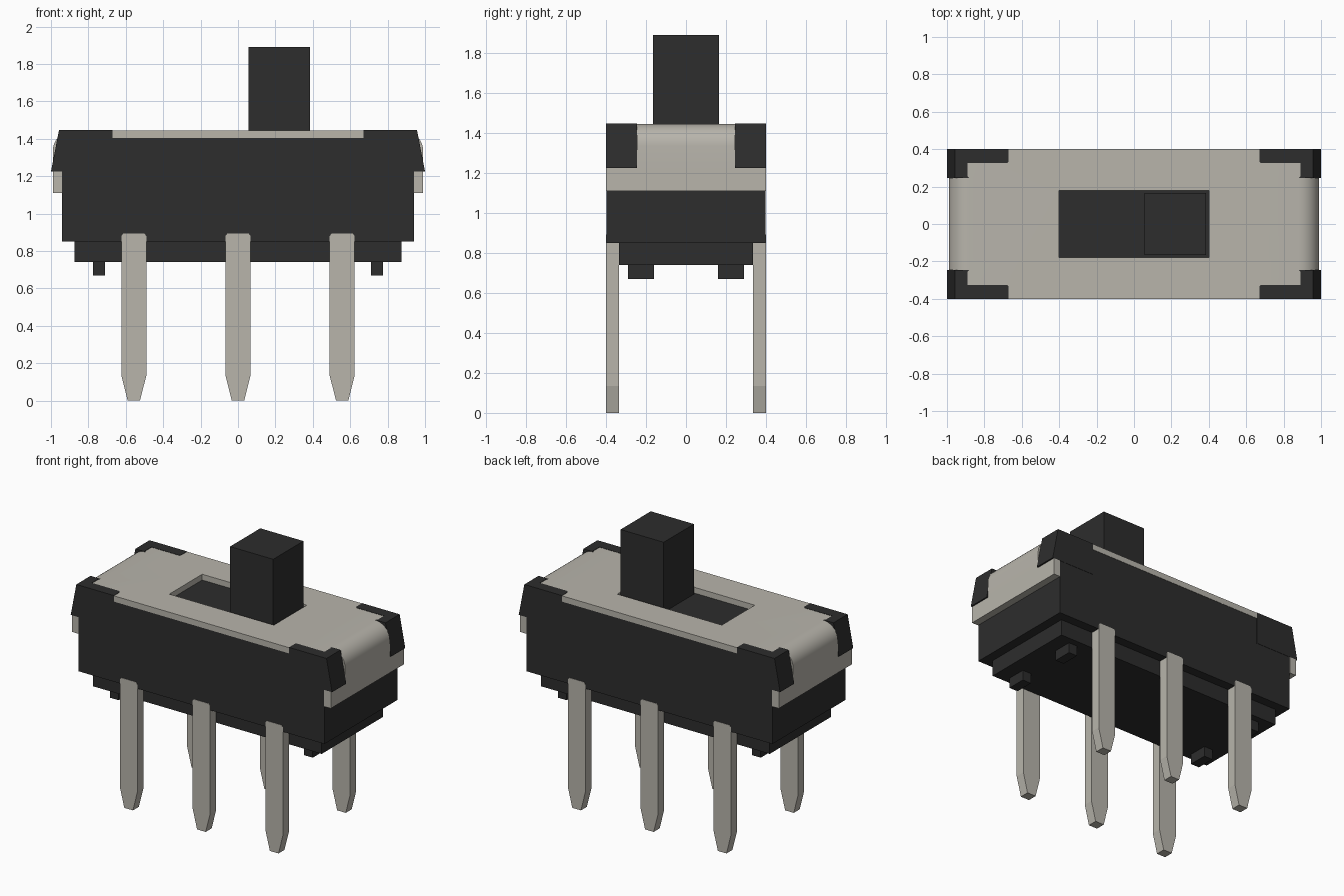
import bpy, bmesh, math
from mathutils import Matrix, Vector

cube = bpy.data.objects.get("Cube")
if cube:
    bpy.data.objects.remove(cube)


def material(name, rgb):
    m = bpy.data.materials.new(name)
    m.use_nodes = True
    m.diffuse_color = (*rgb, 1)
    m.node_tree.nodes["Principled BSDF"].inputs["Base Color"].default_value = (*rgb, 1)
    return m


BLACK = material("black plastic", (0.026, 0.026, 0.026))
METAL = material("tinned metal", (0.48, 0.46, 0.41))


def finish(name, bm, mat):
    bmesh.ops.recalc_face_normals(bm, faces=bm.faces)
    mesh = bpy.data.meshes.new(name)
    bm.to_mesh(mesh)
    bm.free()
    obj = bpy.data.objects.new(name, mesh)
    mesh.materials.append(mat)
    bpy.context.collection.objects.link(obj)
    return obj


def box(name, x, y, z, mat):
    """Box spanning the given (low, high) ranges."""
    bm = bmesh.new()
    spans = (x, y, z)
    bmesh.ops.create_cube(bm, size=1)
    bmesh.ops.scale(bm, vec=[b - a for a, b in spans], verts=bm.verts)
    bmesh.ops.translate(bm, vec=[(a + b) / 2 for a, b in spans], verts=bm.verts)
    return finish(name, bm, mat)


def extrude(bm, points, offset):
    """Prism from a 3D outline."""
    face = bm.faces.new([bm.verts.new(p) for p in points])
    new = bmesh.ops.extrude_face_region(bm, geom=[face])["geom"]
    top = [v for v in new if isinstance(v, bmesh.types.BMVert)]
    bmesh.ops.translate(bm, vec=offset, verts=top)
    return top


def cut(obj, cutter):
    cutter.hide_render = True
    cutter.hide_viewport = True
    mod = obj.modifiers.new(cutter.name, "BOOLEAN")
    mod.operation = "DIFFERENCE"
    mod.solver = "EXACT"
    mod.object = cutter


# Housing, stepped base and slider
TOP, SEAT, LEDGE = 1.445, 1.405, 1.225
box("housing", (-0.94, 0.94), (-0.398, 0.398), (0.85, SEAT), BLACK)
box("base_step", (-0.875, 0.875), (-0.335, 0.335), (0.74, 0.86), BLACK)
box("slider_handle", (0.055, 0.385), (-0.165, 0.165), (1.39, 1.89), BLACK)

# Standoff feet under the base
for sx, side in ((1, "left"), (-1, "right")):
    for sy, end in ((-1, "front"), (1, "back")):
        xs = sorted((sx * 0.71, sx * 0.775))
        ys = sorted((sy * 0.16, sy * 0.29))
        box(f"foot_{end}_{side}", xs, ys, (0.67, 0.75), BLACK)


# Folded sheet metal cover with rounded bends
def bend(radius, x_end):
    cx, cz = x_end - radius, SEAT + 0.04 - radius
    if x_end < 0.95:
        cz = SEAT - radius
    angles = [math.radians(a) for a in range(0, 91, 10)]
    return [(cx + radius * math.cos(a), cz + radius * math.sin(a)) for a in angles]


outer = [(0.99, 1.11)] + bend(0.11, 0.99)
inner = [(0.94, 1.11)] + bend(0.06, 0.94)
mirror = lambda pts: [(-x, z) for x, z in reversed(pts)]
profile = outer + mirror(outer) + list(reversed(mirror(inner))) + list(reversed(inner))
bm = bmesh.new()
extrude(bm, [(x, -0.4, z) for x, z in profile], (0, 0.8, 0))
cover = finish("metal_cover", bm, METAL)


# L-shaped corners, used for the cover notches and for the plastic clips
def corner_prisms(bm, x_low, x_high, y_max, z_top):
    outline = [(0.67, 0.335), (0.68, 0.325), (0.89, 0.325), (0.89, 0.255),
               (0.88, 0.245), (x_low, 0.245), (x_low, y_max), (0.67, y_max)]
    for sx in (1, -1):
        for sy in (1, -1):
            pts = [(sx * x, sy * y, LEDGE) for x, y in outline]
            for v in extrude(bm, pts, (0, 0, z_top - LEDGE)):
                if abs(v.co.x) > 0.95:
                    v.co.x = sx * x_high


bm = bmesh.new()
corner_prisms(bm, 1.1, 1.1, 0.5, 1.6)
cut(cover, finish("corner_notch_cutter", bm, METAL))
cut(cover, box("slot_cutter", (-0.4, 0.4), (-0.18, 0.18), (1.3, 1.6), METAL))

bm = bmesh.new()
corner_prisms(bm, 1.0, 0.957, 0.4, TOP + 0.002)
finish("corner_clips", bm, BLACK)

# Smooth the bends only
bpy.context.view_layer.objects.active = cover
cover.select_set(True)
bpy.ops.object.shade_smooth_by_angle(angle=math.radians(30))
cover.select_set(False)

# Two rows of tapered pins
half = [(0.033, 0), (0.067, 0.135), (0.067, 0.88), (0.057, 0.893)]
pin = half + mirror(half)
for y, row in ((-0.4, "front"), (0.335, "back")):
    for x, place in ((-0.557, "right"), (0, "middle"), (0.557, "left")):
        bm = bmesh.new()
        extrude(bm, [(x + px, y, pz) for px, pz in pin], (0, 0.065, 0))
        finish(f"pin_{row}_{place}", bm, METAL)
